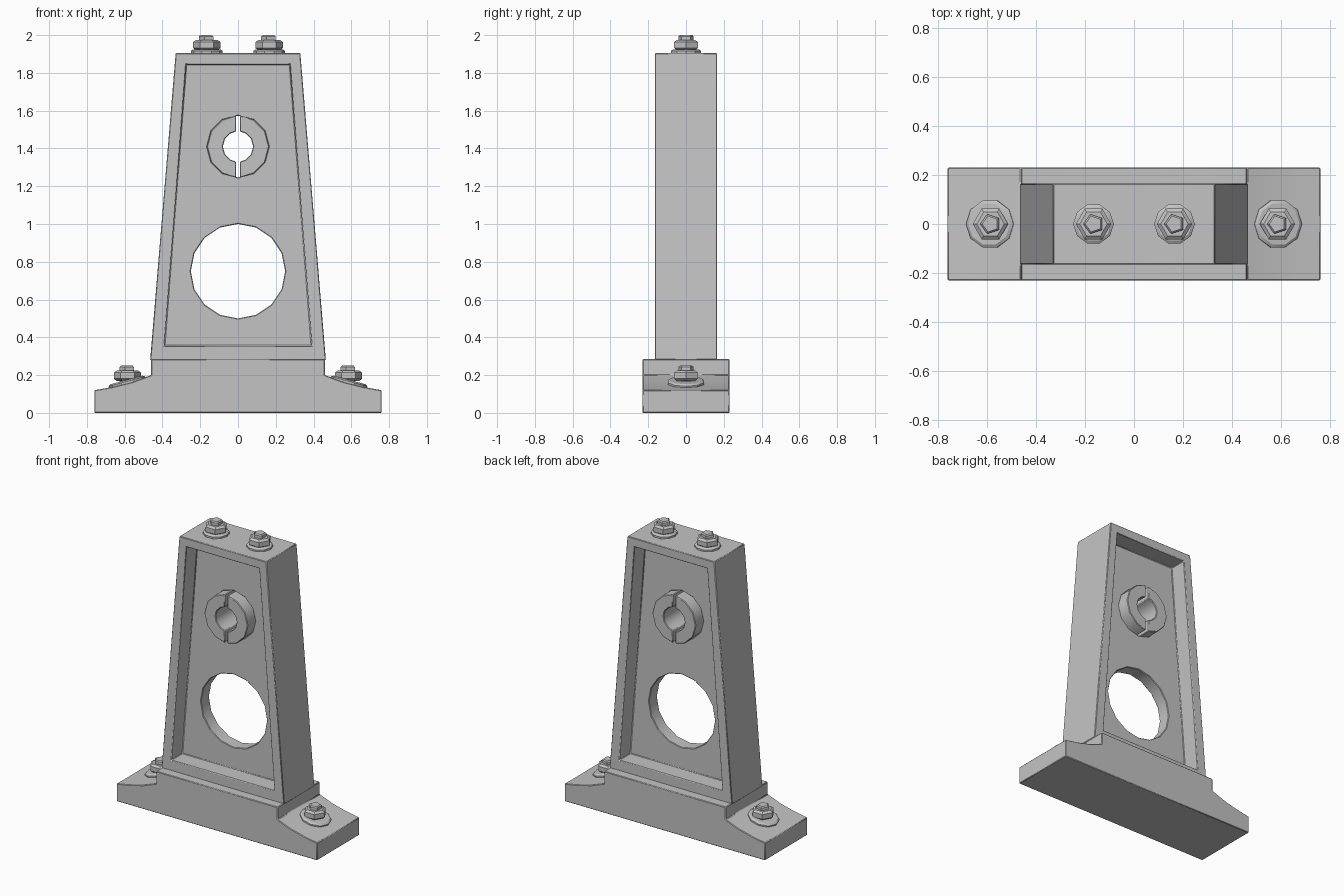
import bpy
from math import sin, cos, pi, radians, atan2
from mathutils import Matrix

cube = bpy.data.objects.get("Cube")
if cube:
    bpy.data.objects.remove(cube, do_unlink=True)

GREY = (0.55, 0.55, 0.55, 1)
metal = bpy.data.materials.new("grey_metal")
metal.use_nodes = True
metal.diffuse_color = GREY
metal.node_tree.nodes["Principled BSDF"].inputs["Base Color"].default_value = GREY


def add_mesh(name, verts, faces):
    mesh = bpy.data.meshes.new(name)
    mesh.from_pydata(verts, [], faces)
    mesh.materials.append(metal)
    obj = bpy.data.objects.new(name, mesh)
    bpy.context.collection.objects.link(obj)
    return obj


def prism(name, outline, y0, y1):
    """Extrude a counter-clockwise xz outline from y0 to y1."""
    n = len(outline)
    verts = [(x, y, z) for y in (y0, y1) for x, z in outline]
    faces = [tuple(range(n)), tuple(range(2 * n - 1, n - 1, -1))]
    faces += [(i, i + n, (i + 1) % n + n, (i + 1) % n) for i in range(n)]
    return add_mesh(name, verts, faces)


def lathe(name, profile, sides, place, turn=0):
    """Spin an (r, z) profile, listed from the bottom up, and cap both ends."""
    verts = [(r * cos(turn + 2 * pi * i / sides), r * sin(turn + 2 * pi * i / sides), z)
             for r, z in profile for i in range(sides)]
    faces = [tuple(reversed(range(sides))),
             tuple(range(len(verts) - sides, len(verts)))]
    for k in range(len(profile) - 1):
        a, b = k * sides, (k + 1) * sides
        faces += [(a + i, a + (i + 1) % sides, b + (i + 1) % sides, b + i)
                  for i in range(sides)]
    obj = add_mesh(name, verts, faces)
    obj.matrix_world = place
    return obj


def finish(obj, bevel=0.0):
    if bevel:
        mod = obj.modifiers.new("edge", 'BEVEL')
        mod.width, mod.segments, mod.limit_method = bevel, 1, 'ANGLE'
        mod.angle_limit = radians(40)
    bpy.ops.object.select_all(action='DESELECT')
    obj.select_set(True)
    bpy.context.view_layer.objects.active = obj
    bpy.ops.object.shade_smooth_by_angle(angle=radians(35))


def circle(radius, z, sides):
    return [(radius * cos(2 * pi * i / sides), z + radius * sin(2 * pi * i / sides))
            for i in range(sides)]


def trapezoid(low, z0, high, z1):
    return [(-low, z0), (low, z0), (high, z1), (-high, z1)]


# Base with sloping feet
right = [(0.76, 0), (0.76, 0.12), (0.66, 0.138), (0.56, 0.163), (0.46, 0.2), (0.46, 0.285)]
base = prism("base", right + [(-x, z) for x, z in reversed(right)], -0.23, 0.23)
finish(base, 0.004)

# Tapered frame, recessed on both faces and pierced by two holes
WEB, BORE_Z = 0.045, 1.41
frame = prism("tapered_frame", trapezoid(0.465, 0.28, 0.33, 1.905), -0.165, 0.165)
recess = trapezoid(0.39, 0.355, 0.275, 1.845)
cutters = [prism("recess_cutter", recess, -0.3, -WEB),
           prism("recess_cutter", recess, WEB, 0.3),
           prism("window_cutter", circle(0.25, 0.75, 16), -0.2, 0.2),
           prism("bore_cutter", circle(0.163, BORE_Z, 12), -0.2, 0.2)]
for cutter in cutters:
    cutter.hide_render = True
    mod = frame.modifiers.new("cut", 'BOOLEAN')
    mod.operation, mod.solver, mod.object = 'DIFFERENCE', 'EXACT', cutter
bpy.context.view_layer.update()
cut_mesh = bpy.data.meshes.new_from_object(
    frame.evaluated_get(bpy.context.evaluated_depsgraph_get()))
frame.modifiers.clear()
frame.data = cut_mesh
for cutter in cutters:
    bpy.data.objects.remove(cutter, do_unlink=True)
finish(frame, 0.004)


# Split bushing: two half rings with a narrow gap
def arc(radius, steps):
    angles = [-pi / 2 + pi * i / steps for i in range(steps + 1)]
    return [(max(0.01, radius * cos(a)), BORE_Z + radius * sin(a)) for a in angles]


half = arc(0.165, 6) + arc(0.08, 6)[::-1]
finish(prism("bushing_half_left", half, -0.13, 0.13), 0.004)
finish(prism("bushing_half_right", [(-x, z) for x, z in reversed(half)], -0.13, 0.13), 0.004)


# Bolts: washer, chamfered hex nut and five-sided stud
def bolt(name, x, z, washer_radius, tilt):
    place = Matrix.Translation((x, 0, z))
    w = washer_radius
    washer = lathe(name + "_washer", [(w, -0.01), (w, 0.012), (w - 0.012, 0.02)], 10,
                   place @ Matrix.Rotation(tilt, 4, 'Y'))
    nut = lathe(name + "_nut", [(0.058, 0.015), (0.072, 0.026), (0.072, 0.058), (0.056, 0.07)],
                6, place)
    stud = lathe(name + "_stud", [(0.042, 0), (0.042, 0.088), (0.034, 0.095)], 5, place, pi)
    for part in (washer, nut, stud):
        finish(part)


slope = atan2(0.08, 0.3)
for side, sign in (("left", 1), ("right", -1)):
    bolt("top_bolt_" + side, sign * 0.165, 1.905, 0.083, 0)
    bolt("foot_bolt_" + side, sign * 0.585, 0.155, 0.1, sign * slope)
